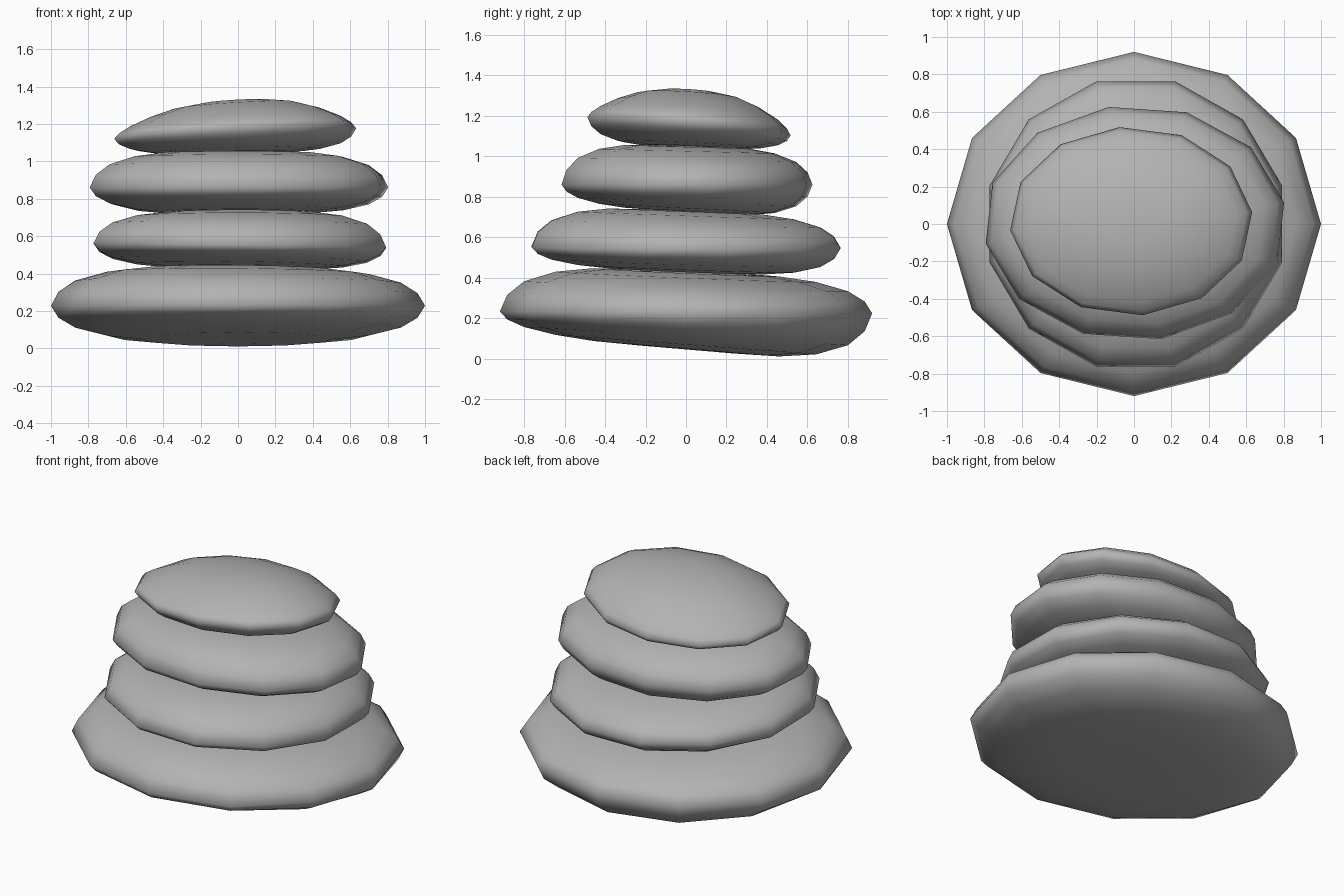
import bpy, bmesh, math

if "Cube" in bpy.data.objects:
    bpy.data.objects.remove(bpy.data.objects["Cube"])

stone_grey = bpy.data.materials.new("stone grey")
stone_grey.diffuse_color = (0.45, 0.45, 0.45, 1)
stone_grey.use_nodes = True
stone_grey.node_tree.nodes["Principled BSDF"].inputs["Base Color"].default_value = stone_grey.diffuse_color

SIDES = 12
# pebble cross-section: (radius fraction, how far from rim plane to cap plane)
PROFILE = [(1.0, 0.0), (0.96, 0.35), (0.87, 0.64), (0.7, 0.87), (0.5, 0.98), (0.25, 1.0)]


def plane(p, x, y):
    return p[0] + p[1] * x + p[2] * y


def pebble(name, centre, radii, turn, rim, top, bottom, dome=0.0):
    """Rounded 12-sided stone; rim, top and bottom are planes (height, x slope, y slope)."""
    bm = bmesh.new()

    def point(r, w, cap, angle, drop):
        x = centre[0] + radii[0] * r * math.cos(angle)
        y = centre[1] + radii[1] * r * math.sin(angle)
        z = plane(rim, x, y) * (1 - w) + plane(cap, x, y) * w - drop * w * r * r
        return bm.verts.new((x, y, z))

    # rings from the bottom cap, out to the rim, and up to the top cap
    rows = [(r, w, bottom, 0.0) for r, w in reversed(PROFILE)]
    rows += [(r, w, top, dome) for r, w in PROFILE[1:]]
    rings = [[point(r, w, cap, math.radians(turn) + math.tau * i / SIDES, drop)
              for i in range(SIDES)] for r, w, cap, drop in rows]
    low = point(0, 1, bottom, 0, 0)
    high = point(0, 1, top, 0, 0)
    for i in range(SIDES):
        j = (i + 1) % SIDES
        for a, b in zip(rings, rings[1:]):
            bm.faces.new((a[i], a[j], b[j], b[i]))
        bm.faces.new((low, rings[0][j], rings[0][i]))
        bm.faces.new((high, rings[-1][i], rings[-1][j]))
    for f in bm.faces:
        f.smooth = True
    mesh = bpy.data.meshes.new(name)
    bm.to_mesh(mesh)
    bm.free()
    mesh.materials.append(stone_grey)
    bpy.context.collection.objects.link(bpy.data.objects.new(name, mesh))


# the stack, from the ground up
pebble("base_stone", (0, 0), (1.0, 0.92), 0,
       (0.228, 0, -0.005), (0.43, -0.01, -0.045), (0.045, 0, -0.085))
pebble("second_stone", (0.01, 0), (0.81, 0.79), 15,
       (0.55, -0.015, -0.005), (0.73, 0, -0.04), (0.43, -0.015, -0.04))
pebble("third_stone", (0.005, 0.005), (0.81, 0.63), 10,
       (0.86, 0, 0), (1.05, 0, -0.03), (0.725, 0, -0.06))
pebble("top_stone", (-0.015, 0.015), (0.65, 0.505), 5.5,
       (1.15, 0.05, -0.085), (1.33, 0.06, -0.06), (1.045, 0.02, -0.045), dome=0.1)
